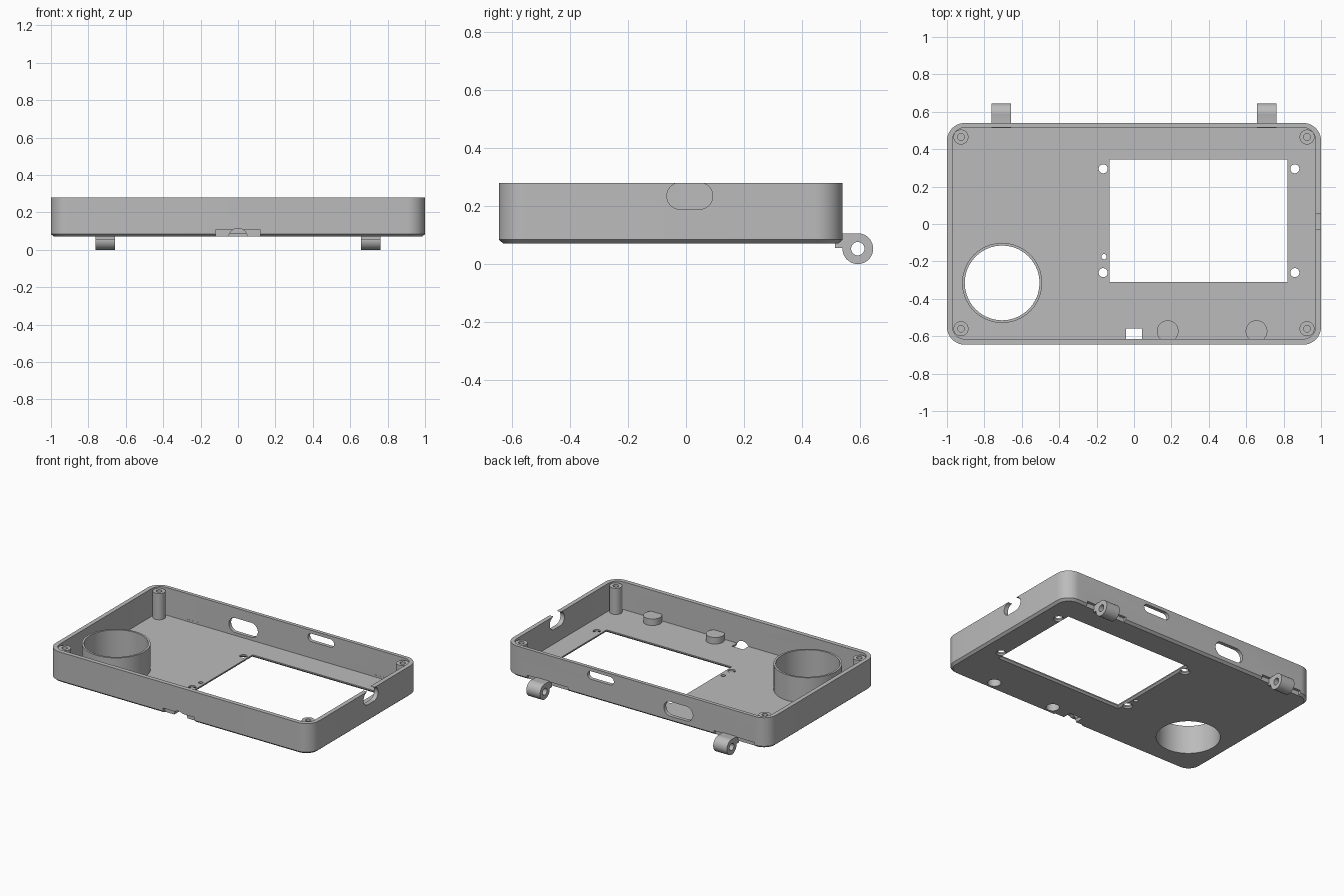
import bpy
import bmesh
import math

old = bpy.data.objects.get("Cube")
if old:
    bpy.data.objects.remove(old, do_unlink=True)

grey = bpy.data.materials.new("plain grey")
grey.use_nodes = True
color = (0.5, 0.5, 0.5, 1)
grey.diffuse_color = color
grey.node_tree.nodes["Principled BSDF"].inputs["Base Color"].default_value = color


def outline(w, h, r, steps=10):
    """Rounded rectangle, slot or circle, centred on the origin."""
    pts = []
    for k, (sx, sy) in enumerate([(1, 1), (-1, 1), (-1, -1), (1, -1)]):
        for i in range(steps + 1):
            a = (k + i / steps) * math.pi / 2
            p = (sx * (w / 2 - r) + r * math.cos(a), sy * (h / 2 - r) + r * math.sin(a))
            if not pts or math.dist(p, pts[-1]) > 1e-5:
                pts.append(p)
    if math.dist(pts[0], pts[-1]) < 1e-5:
        pts.pop()
    return pts


def prism(name, center, size, r, levels, axis="Z"):
    """Loft an outline through (position, inset) levels along an axis."""
    bm = bmesh.new()
    rings = []
    for t, inset in levels:
        ring = []
        radius = r - inset if r else 0
        for u, v in outline(size[0] - 2 * inset, size[1] - 2 * inset, radius):
            u, v = u + center[0], v + center[1]
            ring.append(bm.verts.new({"Z": (u, v, t), "Y": (u, t, v), "X": (t, u, v)}[axis]))
        rings.append(ring)
    n = len(rings[0])
    for a, b in zip(rings, rings[1:]):
        for i in range(n):
            j = (i + 1) % n
            bm.faces.new((a[i], a[j], b[j], b[i]))
    bm.faces.new(rings[0][::-1])
    bm.faces.new(rings[-1])
    bmesh.ops.recalc_face_normals(bm, faces=bm.faces)
    mesh = bpy.data.meshes.new(name)
    bm.to_mesh(mesh)
    bm.free()
    mesh.materials.append(grey)
    ob = bpy.data.objects.new(name, mesh)
    bpy.context.collection.objects.link(ob)
    return ob


def rod(name, center, r, t0, t1, axis="Z"):
    return prism(name, center, (2 * r, 2 * r), r, [(t0, 0), (t1, 0)], axis)


def select(ob):
    bpy.ops.object.select_all(action="DESELECT")
    ob.select_set(True)
    bpy.context.view_layer.objects.active = ob


def combine(target, other, operation="DIFFERENCE"):
    select(target)
    mod = target.modifiers.new("combine", "BOOLEAN")
    mod.object, mod.operation, mod.solver = other, operation, "EXACT"
    bpy.ops.object.modifier_apply(modifier=mod.name)
    bpy.data.objects.remove(other, do_unlink=True)


BOTTOM, FLOOR, TOP = 0.07, 0.09, 0.28
MID_Y = -0.0525
parts = []

# Open tray with a chamfered lower edge
shell = prism("case_shell", (0, MID_Y), (2, 1.185), 0.095,
              [(BOTTOM, 0.016), (0.084, 0), (TOP, 0)])
combine(shell, prism("cavity", (0, -0.05), (1.94, 1.13), 0.065, [(FLOOR, 0), (0.4, 0)]))
parts.append(shell)

# Screen window, flared towards the underside
combine(shell, prism("window", (0.345, 0.0175), (0.95, 0.655), 0,
                     [(0.05, -0.032), (0.082, 0), (0.2, 0)]))

# Countersunk screw holes around the window
for x in (-0.165, 0.86):
    for y in (-0.26, 0.295):
        combine(shell, prism("screw_hole", (x, y), (0.048, 0.048), 0.024,
                             [(0.05, -0.028), (0.08, 0), (0.2, 0)]))
combine(shell, rod("pin_hole", (-0.16, -0.175), 0.014, 0, 0.2))

# Slots in the back and side walls
combine(shell, prism("large_slot", (-0.32, 0.16), (0.22, 0.1), 0.05,
                     [(0.45, 0), (0.6, 0)], "Y"))
combine(shell, prism("small_slot", (0.27, 0.23), (0.2, 0.055), 0.0275,
                     [(0.45, 0), (0.6, 0)], "Y"))
combine(shell, prism("side_slot", (0.013, 0.2345), (0.158, 0.092), 0.046,
                     [(0.9, 0), (1.1, 0)], "X"))

# Latch notch under the front wall
combine(shell, prism("latch_notch", (0, 0.0775), (0.24, 0.055), 0,
                     [(-0.7, 0), (-0.62, 0)], "Y"))
combine(shell, rod("latch_bore", (0, 0.065), 0.05, -0.7, -0.56, "Y"))

# Round opening with its collar
dial = (-0.705, -0.315)
collar = rod("round_collar", dial, 0.214, 0.08, 0.266)
parts.append(collar)
for ob in (shell, collar):
    combine(ob, rod("dial_hole", dial, 0.2, 0, 0.4))

# Corner screw posts
for x in (-0.925, 0.925):
    for y in (-0.56, 0.465):
        post = rod("corner_post", (x, y), 0.04, 0.08, 0.27)
        combine(post, rod("post_hole", (x, y), 0.018, 0.12, 0.4))
        parts.append(post)

# Blind bosses by the front wall, hollow from below
for x in (0.18, 0.655):
    boss = rod("pocket_boss", (x, -0.573), 0.058, 0.08, 0.135)
    for ob in (shell, boss):
        combine(ob, rod("pocket", (x, -0.573), 0.042, 0, 0.122))
    parts.append(boss)

# Hinge knuckles with relief cuts in the back wall
for side in (-1, 1):
    x = side * 0.71
    combine(shell, prism("hinge_relief", (x - 0.035, 0.075), (0.31, 0.05), 0,
                         [(0.522, 0), (0.6, 0)], "Y"))
    hinge = rod("hinge_knuckle", (0.592, 0.053), 0.053, x - 0.052, x + 0.052, "X")
    combine(hinge, prism("strap", (0.551, 0.08), (0.074, 0.05), 0,
                         [(x - 0.052, 0), (x + 0.052, 0)], "X"), "UNION")
    combine(hinge, rod("hinge_bore", (0.592, 0.053), 0.023, x - 0.1, x + 0.1, "X"))
    parts.append(hinge)

for ob in parts:
    select(ob)
    bpy.ops.object.shade_smooth_by_angle(angle=math.radians(30))
